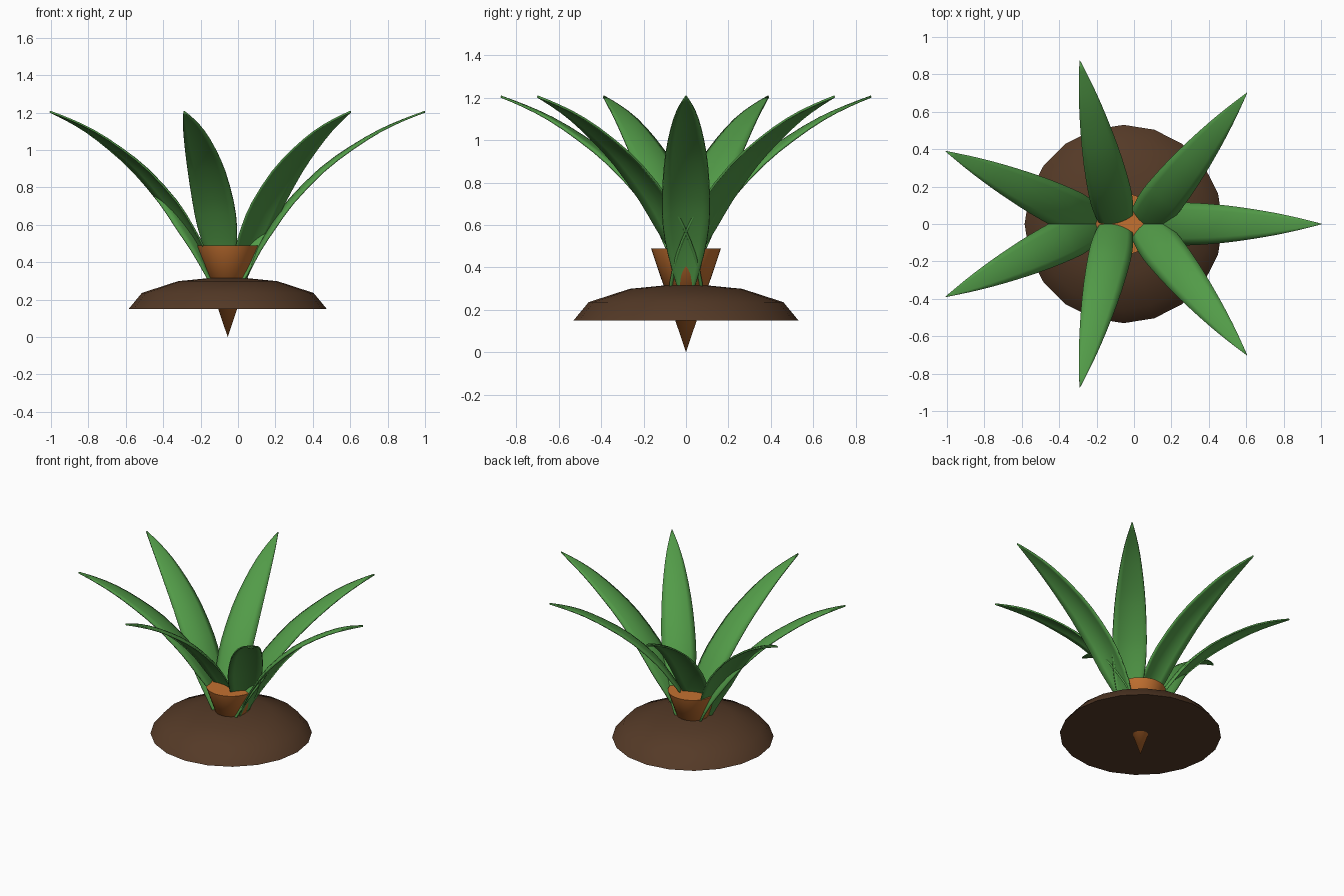
import bpy, bmesh, math
from mathutils import Vector

if "Cube" in bpy.data.objects:
    bpy.data.objects.remove(bpy.data.objects["Cube"])

CX = -0.055  # plant axis


def material(name, rgb):
    m = bpy.data.materials.new(name)
    m.diffuse_color = (*rgb, 1)
    m.use_nodes = True
    m.node_tree.nodes["Principled BSDF"].inputs["Base Color"].default_value = m.diffuse_color
    return m


green = material("leaf green", (0.085, 0.33, 0.065))
orange = material("root orange", (0.55, 0.165, 0.03))
brown = material("soil brown", (0.09, 0.042, 0.02))


def finish(name, bm, mat, angle):
    bmesh.ops.recalc_face_normals(bm, faces=bm.faces)
    me = bpy.data.meshes.new(name)
    bm.to_mesh(me)
    bm.free()
    me.materials.append(mat)
    ob = bpy.data.objects.new(name, me)
    bpy.context.collection.objects.link(ob)
    bpy.ops.object.select_all(action='DESELECT')
    ob.select_set(True)
    bpy.context.view_layer.objects.active = ob
    bpy.ops.object.shade_smooth_by_angle(angle=math.radians(angle))
    return ob


def lathe(name, profile, sides, mat):
    """Spin an (r, z) profile around the plant axis and cap the open ends."""
    bm = bmesh.new()
    rings = []
    for r, z in profile:
        if r == 0:
            rings.append([bm.verts.new((CX, 0, z))] * sides)
        else:
            rings.append([bm.verts.new((CX + r * math.cos(i * math.tau / sides),
                                        r * math.sin(i * math.tau / sides), z))
                          for i in range(sides)])
    for a, b in zip(rings, rings[1:]):
        for i in range(sides):
            j = (i + 1) % sides
            bm.faces.new(list(dict.fromkeys((a[i], a[j], b[j], b[i]))))
    for ring in (rings[0], rings[-1]):
        if ring[0] is not ring[1]:
            bm.faces.new(ring)
    return finish(name, bm, mat, 40)


# Soil mound: flattened half sphere with a flat base
mound = [(0.53 * math.cos(math.radians(a)), 0.15 + 0.172 * math.sin(math.radians(a)))
         for a in (0, 30, 60)] + [(0, 0.325)]
lathe("soil_mound", mound, 20, brown)

# Tapered root: one cone through the mound
lathe("root", [(0, 0), (0.165, 0.49)], 32, orange)

# Leaf rib (distance out, height, half width)
RIB = [(-0.085, 0.26, 0.02), (-0.06, 0.33, 0.048), (0.0, 0.47, 0.085),
       (0.075, 0.60, 0.107), (0.17, 0.735, 0.112), (0.335, 0.90, 0.102),
       (0.495, 1.015, 0.083), (0.65, 1.105, 0.058), (0.78, 1.162, 0.031),
       (0.895, 1.205, 0.002)]


def catmull(p, steps):
    """Smooth a list of points."""
    p = [Vector(q) for q in p]
    p = [2 * p[0] - p[1]] + p + [2 * p[-1] - p[-2]]
    out = []
    for a, b, c, d in zip(p, p[1:], p[2:], p[3:]):
        for k in range(steps):
            t = k / steps
            out.append(0.5 * (2 * b + (c - a) * t + (2 * a - 5 * b + 4 * c - d) * t * t
                              + (3 * b - a - 3 * c + d) * t ** 3))
    return out + [p[-2]]


def leaf(name, angle):
    """Arching blade with drooping edges and a little thickness."""
    bm = bmesh.new()
    ca, sa = math.cos(angle), math.sin(angle)
    pts, rows = catmull(RIB, 2), []
    for i, (r, z, w) in enumerate(pts):
        d = pts[min(i + 1, len(pts) - 1)] - pts[max(i - 1, 0)]
        n = Vector((-d.y, d.x)).normalized()  # upward side of the blade
        row = []
        for k in range(-3, 4):
            s = k / 3
            drop = 2.2 * (w * s) ** 2
            u, v, h = r - n.x * drop, w * s, z - n.y * drop
            row.append(bm.verts.new((CX + 0.16 * ca + u * ca - v * sa, u * sa + v * ca, h)))
        rows.append(row)
    for a, b in zip(rows, rows[1:]):
        for i in range(6):
            bm.faces.new((a[i], a[i + 1], b[i + 1], b[i]))
    ob = finish(name, bm, green, 50)
    mod = ob.modifiers.new("thickness", 'SOLIDIFY')
    mod.thickness, mod.offset = 0.01, 0


for i in range(7):
    leaf(f"leaf_{i + 1}", i * math.tau / 7)
